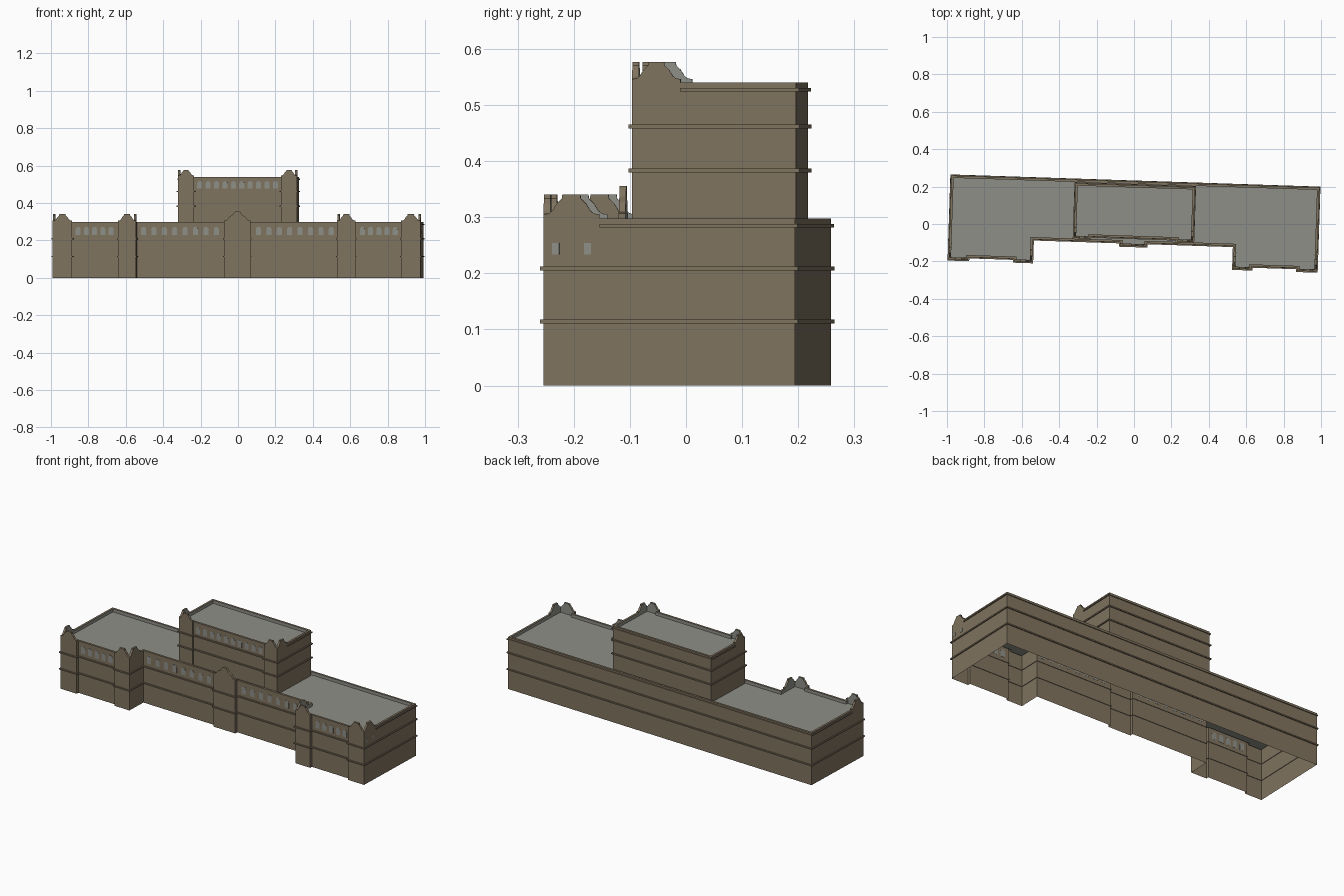
import bpy, bmesh, math
from mathutils import Vector

if "Cube" in bpy.data.objects:
    bpy.data.objects.remove(bpy.data.objects["Cube"])

TURN = -0.033  # whole building is slightly turned in plan


def material(name, rgb):
    m = bpy.data.materials.new(name)
    m.diffuse_color = (*rgb, 1)
    m.use_nodes = True
    m.node_tree.nodes["Principled BSDF"].inputs["Base Color"].default_value = m.diffuse_color
    return m


STONE = material("brown_stone", (0.215, 0.172, 0.115))
GREY = material("roof_grey", (0.275, 0.275, 0.25))


def finish(name, bm):
    me = bpy.data.meshes.new(name)
    bm.to_mesh(me)
    bm.free()
    ob = bpy.data.objects.new(name, me)
    me.materials.append(STONE)
    me.materials.append(GREY)
    ob.rotation_euler.z = TURN
    bpy.context.collection.objects.link(ob)
    return ob


def mirrored(half):
    return half + [(-x, y) for x, y in reversed(half)]


def offset(poly, d):
    """Move every edge of a counter-clockwise right-angled outline outward by d."""
    out = []
    for i, p in enumerate(poly):
        a, b, c = Vector(poly[i - 1]), Vector(p), Vector(poly[(i + 1) % len(poly)])
        e, f = (b - a).normalized(), (c - b).normalized()
        out.append((b.x + d * (e.y + f.y), b.y - d * (e.x + f.x)))
    return out


def loft(bm, loops, mats, close=False):
    rings = [[bm.verts.new((x, y, z)) for x, y in poly] for poly, z in loops]
    n = len(rings[0])
    for k in range(len(rings) if close else len(rings) - 1):
        lo, hi = rings[k], rings[(k + 1) % len(rings)]
        for i in range(n):
            j = (i + 1) % n
            bm.faces.new((lo[i], lo[j], hi[j], hi[i])).material_index = mats[k]
    return rings


def block(name, poly, z0, roof, top):
    """Open-bottomed walls, parapet and grey roof."""
    bm = bmesh.new()
    inner = offset(poly, -0.012)
    rings = loft(bm, [(poly, z0), (poly, top), (inner, top), (inner, roof)], [0, 0, 1])
    bm.faces.new(rings[-1]).material_index = 1
    finish(name, bm)


def band(name, poly, z):
    bm = bmesh.new()
    a, b = offset(poly, 0.006), offset(poly, -0.003)
    loft(bm, [(a, z - 0.0035), (a, z + 0.0035), (b, z + 0.0035), (b, z - 0.0035)],
         [0] * 4, True)
    finish(name, bm)


def plate(name, origin, u, n, pts, thick, back_grey=False, grey=False):
    """Flat outline in the u/z plane, thickened from origin against n."""
    o, u, n = Vector(origin), Vector(u), Vector(n)
    bm = bmesh.new()
    f = bm.faces.new([bm.verts.new(o + u * s + Vector((0, 0, t))) for s, t in pts])
    r = bmesh.ops.extrude_face_region(bm, geom=[f])
    bmesh.ops.translate(bm, vec=-n * thick,
                        verts=[v for v in r["geom"] if isinstance(v, bmesh.types.BMVert)])
    bmesh.ops.recalc_face_normals(bm, faces=bm.faces)
    bm.normal_update()
    for g in bm.faces:
        g.material_index = int(grey or (back_grey and g.normal.dot(n) < -0.5))
    finish(name, bm)


SHOULDER = [(0, 0), (0, .17), (.1, .2), (.16, .32), (.24, .62), (.33, .82), (.34, 1)]
PEAK = [(0, 0), (0, .15), (.1, .2), (.2, .5), (.32, .68), (.38, .9), (.43, 1)]


def gable(name, origin, u, n, w, h, half=SHOULDER):
    pts = half + [(1 - s, t) for s, t in reversed(half)]
    plate(name, origin, u, n, [(s * w, t * h) for s, t in pts], 0.012, back_grey=True)


def windows(name, x0, x1, count, y, z, w, h):
    r = w / 2
    arch = [(-r, 0), (r, 0)] + [(r * math.cos(math.pi * k / 8),
                                 h - r + r * math.sin(math.pi * k / 8)) for k in range(9)]
    for k in range(count):
        x = x0 + (x1 - x0) * (k + 0.5) / count
        plate(name, (x, y - 0.001, z), (1, 0, 0), (0, -1, 0), arch, 0.002, grey=True)


def box(name, x0, x1, y0, y1, z0, z1):
    plate(name, (x0, y0, 0), (1, 0, 0), (0, -1, 0),
          [(0, z0), (x1 - x0, z0), (x1 - x0, z1), (0, z1)], y1 - y0)


# Main block with two wings, corner piers and a central pier
main = mirrored([(.07, -.118), (.07, -.1), (.538, -.1), (.538, -.222), (.635, -.222),
                 (.635, -.207), (.88, -.207), (.88, -.222), (.984, -.222), (.984, .2265)])
block("main_block", main, 0, 0.28, 0.298)
for z in (0.114, 0.209):
    band("main_band", main, z)

# Upper block
upper = mirrored([(.232, -.075), (.232, -.086), (.319, -.086), (.319, .207)])
block("upper_block", upper, 0.28, 0.522, 0.54)
for z in (0.383, 0.462):
    band("upper_band", upper, z)

# Top mouldings on sides and back
for hx, ys, yb, z in ((.984, -.122, .2265, .285), (.319, 0, .207, .527)):
    for s in (-1, 1):
        xs = sorted((s * (hx - .003), s * (hx + .005)))
        box("side_moulding", *xs, ys, yb, z - .003, z + .003)
    box("back_moulding", -hx - .005, hx + .005, yb - .003, yb + .005, z - .003, z + .003)

# Gables over the piers, front and returns
gable("central_gable", (-.07, -.118, .298), (1, 0, 0), (0, -1, 0), .14, .058, PEAK)
for s in (-1, 1):
    side = (s, 0, 0)
    into = (-s, 0, 0)
    gable("outer_front_gable", (s * .984, -.222, .298), into, (0, -1, 0), .104, .043)
    gable("outer_side_gable", (s * .984, -.222, .298), (0, 1, 0), side, .1, .043)
    gable("inner_front_gable", (s * .538, -.222, .298), side, (0, -1, 0), .097, .043)
    gable("inner_side_gable", (s * .538, -.222, .298), (0, 1, 0), into, .1, .043)
    gable("upper_front_gable", (s * .319, -.086, .54), into, (0, -1, 0), .087, .037)
    gable("upper_side_gable", (s * .319, -.086, .54), (0, 1, 0), side, .087, .037)

# Arched top-floor windows
for s in (-1, 1):
    windows("wing_window", s * .65, s * .87, 5, -.207, .23, .027, .043)
    windows("centre_window", s * .085, s * .53, 8, -.1, .23, .027, .043)
windows("upper_window", -.225, .225, 10, -.075, .477, .027, .04)
for y in (-.2, -.143):
    plate("side_window", (.985, y - .0065, .234), (0, 1, 0), (1, 0, 0),
          [(0, 0), (.013, 0), (.013, .02), (0, .02)], .002, grey=True)
